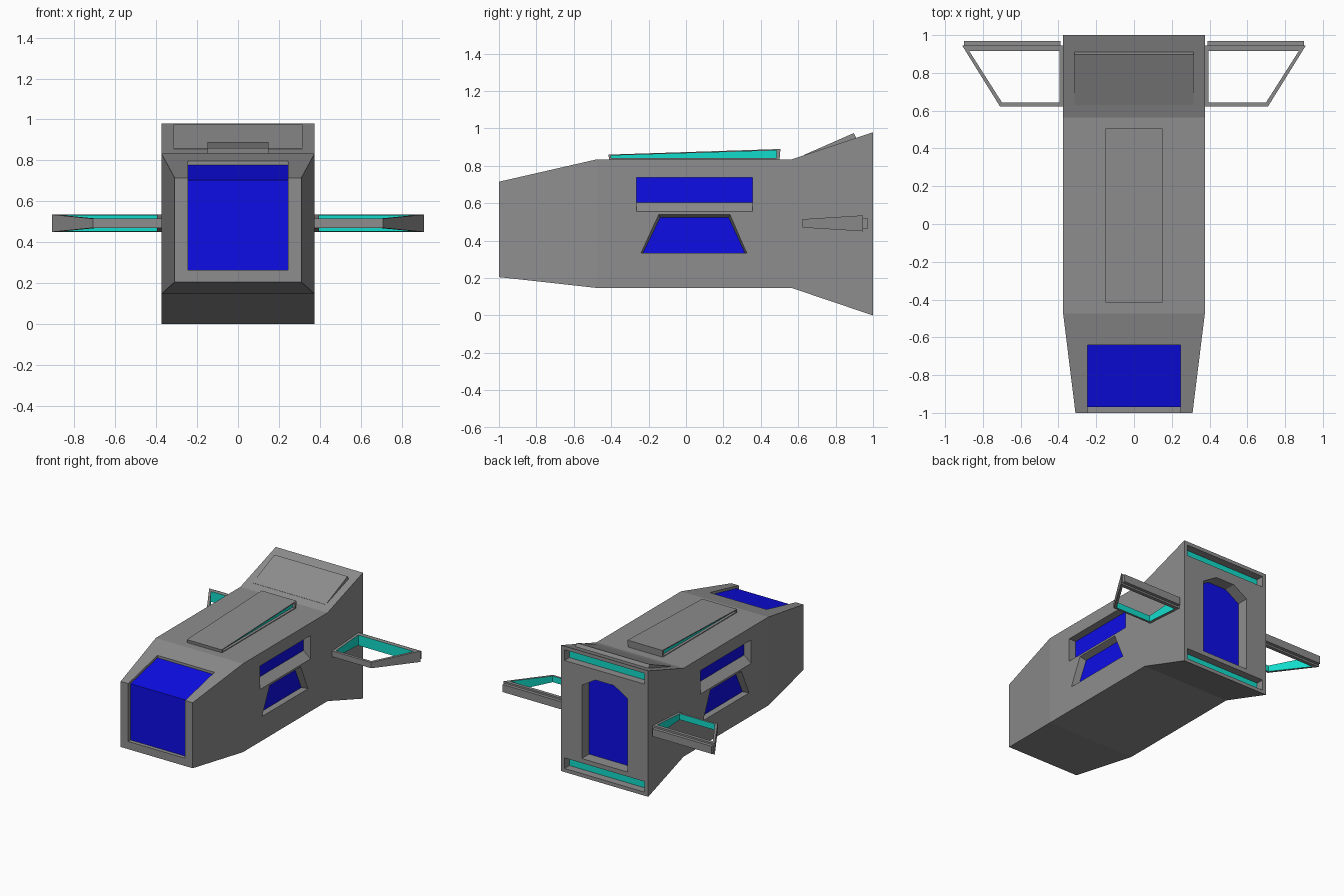
import bpy, bmesh
from mathutils import Vector

if "Cube" in bpy.data.objects:
    bpy.data.objects.remove(bpy.data.objects["Cube"])


def material(name, rgb):
    m = bpy.data.materials.new(name)
    m.diffuse_color = (*rgb, 1)
    m.use_nodes = True
    m.node_tree.nodes["Principled BSDF"].inputs["Base Color"].default_value = m.diffuse_color
    return m


GREY = material("hull grey", (0.27, 0.27, 0.27))
BLUE = material("window blue", (0.004, 0.004, 0.8))
TEAL = material("glow teal", (0.006, 0.72, 0.6))
MATS = [GREY, BLUE, TEAL]


def loft(bm, loops, sides={}, end=0):
    """Skin loops of equal length; sides maps edge number -> material, end is the last cap's."""
    rings = [[bm.verts.new(p) for p in loop] for loop in loops]
    n = len(rings[0])
    for a, b in zip(rings, rings[1:]):
        for i in range(n):
            j = (i + 1) % n
            bm.faces.new((a[i], a[j], b[j], b[i])).material_index = sides.get(i, 0)
    bm.faces.new(rings[0][::-1])
    bm.faces.new(rings[-1]).material_index = end


def recess(bm, outer, inner, mat):
    """Cutter from a surface opening to a coloured floor, pushed out past the surface."""
    outer, inner = [Vector(p) for p in outer], [Vector(p) for p in inner]
    loft(bm, [[o + (o - i) * 0.3 for o, i in zip(outer, inner)], inner], end=mat)


def make(name, bm):
    bmesh.ops.recalc_face_normals(bm, faces=bm.faces)
    me = bpy.data.meshes.new(name)
    bm.to_mesh(me)
    bm.free()
    for m in MATS:
        me.materials.append(m)
    ob = bpy.data.objects.new(name, me)
    bpy.context.collection.objects.link(ob)
    return ob


def carve(ob, bm):
    cutter = make(ob.name + "_cutter", bm)
    mod = ob.modifiers.new("cut", 'BOOLEAN')
    mod.operation, mod.solver, mod.object = 'DIFFERENCE', 'EXACT', cutter
    mod.material_mode = 'TRANSFER'
    bpy.context.view_layer.update()
    dg = bpy.context.evaluated_depsgraph_get()
    me = bpy.data.meshes.new_from_object(ob.evaluated_get(dg), depsgraph=dg)
    ob.modifiers.clear()
    ob.data = me
    bpy.data.objects.remove(cutter)


def rect(y, hx, z0, z1):
    return [(-hx, y, z0), (hx, y, z0), (hx, y, z1), (-hx, y, z1)]


def at_x(x, yz):
    return [(x, y, z) for y, z in yz]


# hull: four cross-sections along y
bm = bmesh.new()
loft(bm, [rect(-1, 0.31, 0.205, 0.715), rect(-0.475, 0.375, 0.147, 0.835),
          rect(0.565, 0.375, 0.147, 0.835), rect(1, 0.375, 0, 0.98)])
hull = make("hull", bm)

cut = bmesh.new()
# windshield wrapping from nose to roof
shield = [(-1.1, 0.265), (-0.97, 0.265), (-0.97, 0.703), (-0.64, 0.778), (-0.64, 0.95), (-1.1, 0.95)]
loft(cut, [at_x(-0.245, shield), at_x(0.245, shield)], sides={1: 1, 2: 1})
# side windows
for s in (-1, 1):
    recess(cut, at_x(s * 0.375, [(-0.265, 0.555), (0.355, 0.555), (0.355, 0.737), (-0.265, 0.737)]),
           at_x(s * 0.315, [(-0.265, 0.605), (0.355, 0.605), (0.355, 0.737), (-0.265, 0.737)]), 1)
    recess(cut, at_x(s * 0.375, [(-0.24, 0.335), (0.325, 0.335), (0.235, 0.54), (-0.145, 0.54)]),
           at_x(s * 0.325, [(-0.23, 0.335), (0.315, 0.335), (0.228, 0.523), (-0.138, 0.523)]), 1)
# rear door
door = [(-0.197, 0.145), (0.197, 0.145), (0.197, 0.715), (0.08, 0.787), (-0.08, 0.787), (-0.197, 0.715)]
recess(cut, [(x, 1, z) for x, z in door], [(x, 0.91, z) for x, z in door], 1)
# rear light slots
for z0, z1 in ((0.028, 0.11), (0.868, 0.952)):
    recess(cut, rect(1, 0.345, z0, z1), rect(0.94, 0.345, z0, z1), 2)
carve(hull, cut)

# roof pod with teal recessed sides
bm = bmesh.new()
pod = [(-0.41, 0.83), (-0.415, 0.86), (0.505, 0.89), (0.5, 0.83)]
loft(bm, [at_x(-0.15, pod), at_x(0.15, pod)])
roof_pod = make("roof_pod", bm)
cut = bmesh.new()
slot = [(-0.4, 0.841), (-0.4, 0.855), (0.485, 0.882), (0.485, 0.841)]
for s in (-1, 1):
    recess(cut, at_x(s * 0.15, slot), at_x(s * 0.13, slot), 2)
carve(roof_pod, cut)

# wedge flap on the sloping rear roof
bm = bmesh.new()
flap = [(0.63, 0.845), (0.63, 0.858), (0.897, 0.975), (0.915, 0.94)]
loft(bm, [at_x(-0.315, flap), at_x(0.315, flap)])
make("rear_flap", bm)

# wings: hollow frames thickening to the rear, teal inside
ZC = 0.4925
OUTER = [(0.37, 0.623), (0.71, 0.623), (0.91, 0.945), (0.37, 0.945)]
INNER = [(0.395, 0.642), (0.698, 0.642), (0.872, 0.915), (0.395, 0.915)]
for side, s in (("left", -1), ("right", 1)):
    bm = bmesh.new()

    def ring(pts, up):
        return [bm.verts.new((s * x, y, ZC + up * (0.0225 + 0.02 * (y - 0.623) / 0.322)))
                for x, y in pts]

    rings = [ring(OUTER, -1), ring(OUTER, 1), ring(INNER, 1), ring(INNER, -1)]
    for k in range(4):
        a, b = rings[k], rings[(k + 1) % 4]
        for i in range(4):
            j = (i + 1) % 4
            f = bm.faces.new((a[i], a[j], b[j], b[i]))
            f.material_index = 2 if k == 2 else 0
    make(side + "_wing", bm)
    # trailing edge strip
    bm = bmesh.new()
    strip = [(0.94, 0.463), (0.97, 0.463), (0.97, 0.522), (0.94, 0.522)]
    loft(bm, [at_x(s * 0.39, strip), at_x(s * 0.9, strip)])
    make(side + "_wing_trailing_strip", bm)
